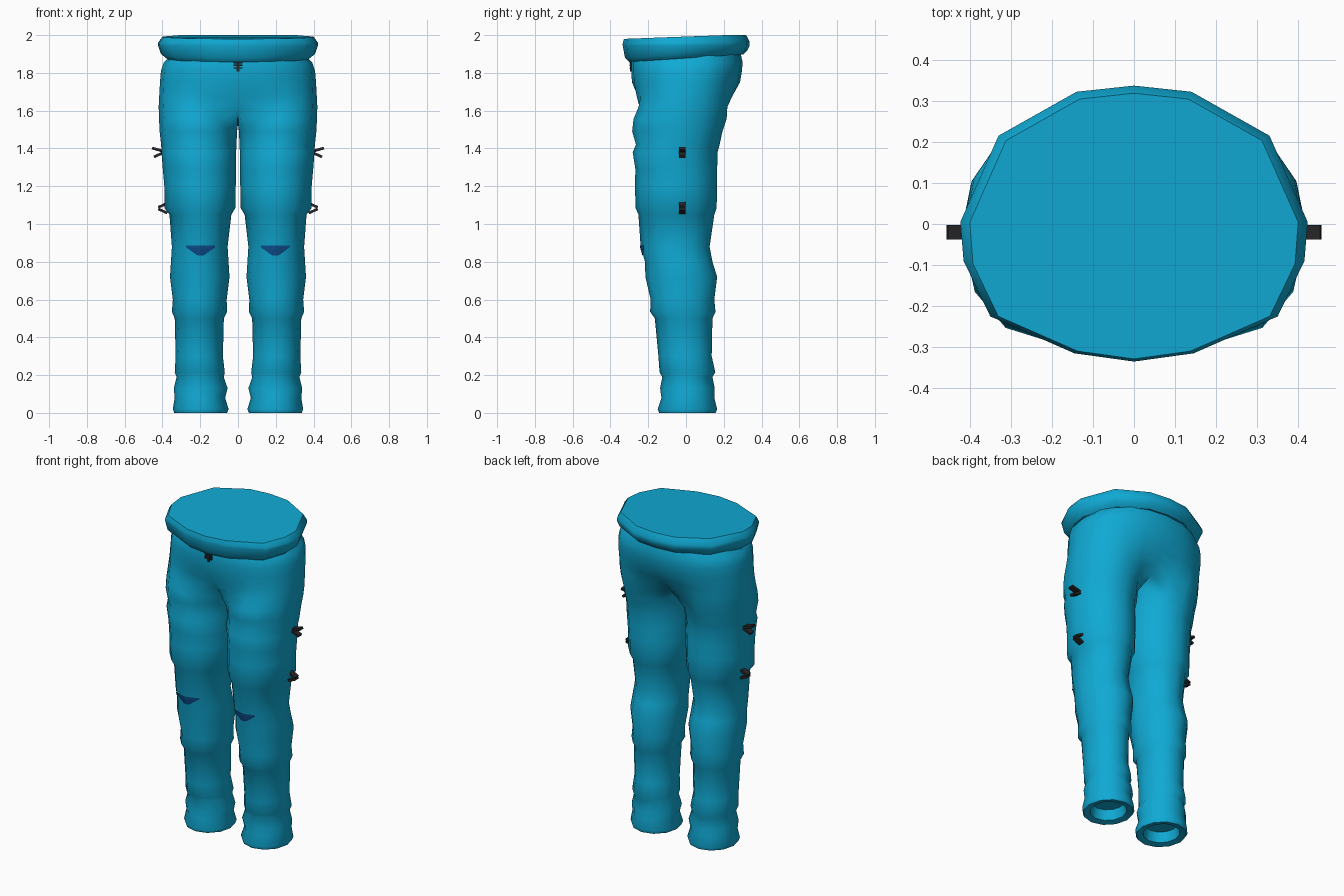
import bpy, bmesh, math
from mathutils import Vector
from mathutils.bvhtree import BVHTree

if "Cube" in bpy.data.objects:
    bpy.data.objects.remove(bpy.data.objects["Cube"])


def material(name, rgb):
    m = bpy.data.materials.new(name)
    m.diffuse_color = (*rgb, 1)
    m.use_nodes = True
    m.node_tree.nodes["Principled BSDF"].inputs["Base Color"].default_value = m.diffuse_color
    return m


CYAN = material("cyan_cloth", (0.005, 0.40, 0.66))
BLUE = material("dark_blue_patch", (0.005, 0.085, 0.30))
DARK = material("dark_thread", (0.02, 0.02, 0.022))


def make_object(name, bm, mat, smooth_angle=None):
    bmesh.ops.recalc_face_normals(bm, faces=bm.faces)
    me = bpy.data.meshes.new(name)
    bm.to_mesh(me)
    ob = bpy.data.objects.new(name, me)
    bpy.context.collection.objects.link(ob)
    me.materials.append(mat)
    if smooth_angle:
        bpy.ops.object.select_all(action='DESELECT')
        ob.select_set(True)
        bpy.context.view_layer.objects.active = ob
        bpy.ops.object.shade_smooth_by_angle(angle=math.radians(smooth_angle))
    return ob


def bridge(bm, a, b, closed=True):
    n = len(a)
    for i in range(n if closed else n - 1):
        j = (i + 1) % n
        bm.faces.new((a[i], a[j], b[j], b[i]))


def leg_ring(z, x0, x1, y0, y1, s=1.0):
    """Twelve points, from the inner front, round the outside, to the inner side."""
    cx, cy, rx, ry = (x0 + x1) / 2, (y0 + y1) / 2, (x1 - x0) / 2, (y1 - y0) / 2
    pts = []
    for k in range(12):
        a = math.radians(-60 + 30 * k)
        pts.append(Vector((cx + s * rx * math.sin(a), cy - s * ry * math.cos(a), z)))
    return pts


def hip_ring(z, x1, y0, y1, t):
    """Eleven points from front centre to back centre; t blends leg into hip."""
    leg = leg_ring(z, 0, x1, y0, y1)[:11]
    leg[0].x = leg[10].x = 0
    cy, ry = (y0 + y1) / 2, (y1 - y0) / 2
    pts = []
    for k in range(11):
        a = math.radians(18 * k)
        s, c = math.sin(a), math.cos(a)
        hip = Vector((x1 * abs(s) ** 0.9, cy - ry * math.copysign(abs(c) ** 0.85, c), z))
        pts.append(leg[k].lerp(hip, t))
    return pts


# Trouser legs: z, inner x, outer x, front y, back y
LEG = [
    (0.02, .05, .345, -.150, .165), (0.08, .068, .335, -.130, .150),
    (0.13, .055, .340, -.137, .152), (0.19, .075, .325, -.125, .140),
    (0.215, .070, .335, -.140, .155), (0.30, .080, .330, -.146, .136),
    (0.50, .075, .335, -.165, .140), (0.535, .058, .350, -.190, .156),
    (0.60, .060, .345, -.187, .150), (0.72, .045, .360, -.215, .165),
    (0.80, .050, .355, -.217, .140), (0.88, .055, .350, -.240, .125),
    (1.05, .035, .363, -.252, .150), (1.085, .014, .390, -.267, .162),
    (1.20, .012, .390, -.270, .165), (1.29, .010, .398, -.268, .165),
    (1.38, .010, .405, -.282, .167), (1.42, .008, .407, -.265, .178),
    (1.49, .005, .415, -.285, .193),
]
# Hips: z, outer x, front y, back y, blend
HIP = [
    (1.555, .418, -.278, .215, 0.0), (1.62, .420, -.270, .238, 0.45),
    (1.68, .417, -.277, .262, 0.85), (1.75, .413, -.286, .286, 1.0),
    (1.81, .408, -.290, .296, 1.0), (1.855, .393, -.290, .300, 1.0),
    (1.90, .350, -.280, .290, 1.0),
]

bm = bmesh.new()
add = lambda pts: [bm.verts.new(p) for p in pts]
# Hollow cuff, then the outside of the leg
rows = [leg_ring(0.07, *LEG[0][1:], 0.62), leg_ring(0.008, *LEG[0][1:], 0.70),
        leg_ring(0.0, *LEG[0][1:], 0.95)] + [leg_ring(*r) for r in LEG]
rings = [add(r) for r in rows]
bm.faces.new(rings[0])
for a, b in zip(rings, rings[1:]):
    bridge(bm, a, b)
# Crotch seam, shared by both halves
seam = hip_ring(*HIP[0])
seam[0].z, seam[10].z = 1.60, 1.57
seam[0].y, seam[10].y = -.20, .15
crotch = add(seam + [Vector((0, -.03, 1.53))])
bridge(bm, rings[-1], crotch)
last = crotch[:11]
for i, h in enumerate(HIP[1:]):
    pts = hip_ring(*h)
    if i == 0:
        pts[0].z, pts[0].y, pts[10].z, pts[10].y = 1.645, -.245, 1.64, .215
    ring = add(pts)
    bridge(bm, last, ring, closed=False)
    last = ring
geom = bm.verts[:] + bm.edges[:] + bm.faces[:]
bmesh.ops.mirror(bm, geom=geom, axis='X', merge_dist=0.0005)
bmesh.ops.remove_doubles(bm, verts=bm.verts, dist=0.0005)
trousers = make_object("trousers", bm, CYAN, 55)
surface = BVHTree.FromBMesh(bm)

# Waistband: half outline from front centre to back centre, rolled top to bottom
OUTLINE = [(0, -.335), (.145, -.315), (.35, -.225), (.415, -.09),
           (.423, .005), (.33, .215), (.14, .322), (0, .337)]
outline = OUTLINE + [(-x, y) for x, y in OUTLINE[-2:0:-1]]
bm = bmesh.new()
last = None
for z, s, tilt in ((1.88, .84, .02), (1.878, .90, .02), (1.90, .965, .02),
                   (1.945, 1.0, 0), (1.96, 1.0, .005), (1.992, .945, .012)):
    ring = [bm.verts.new((x * s, y * s + (-.012 if z > 1.98 and y < 0 else 0),
                          min(2.0, z + tilt * y / .335))) for x, y in outline]
    if last:
        bridge(bm, last, ring)
    else:
        bm.faces.new(ring)
    last = ring
bm.faces.new(last)
make_object("waistband", bm, CYAN, 40)

# Knee patches: thin triangles laid on the front of each leg
for side, label in ((1, "right"), (-1, "left")):
    bm = bmesh.new()
    cols = []
    for i in range(9):
        u = i / 8 * 2 - 1
        x = side * (0.198 + 0.077 * u)
        low = 0.832 + 0.045 * max(0, abs(u) - 0.2) / 0.8
        col = []
        for j in range(4):
            z = low + (0.886 - low) * j / 3
            hit = surface.ray_cast(Vector((x, -1, z)), Vector((0, 1, 0)))[0]
            col.append(bm.verts.new(hit + Vector((0, -0.006, 0))))
        cols.append(col)
    for a, b in zip(cols, cols[1:]):
        bridge(bm, a, b, closed=False)
    bmesh.ops.solidify(bm, geom=bm.faces[:], thickness=0.004)
    make_object("knee_patch_" + label, bm, BLUE)


def bar(bm, p, q, depth, thick):
    """Thin flat thread running from p to q in the x-z plane."""
    p, q = Vector(p), Vector(q)
    d = (q - p).normalized()
    n = Vector((-d.z, 0, d.x)) * thick / 2
    y = Vector((0, depth / 2, 0))
    r = [[bm.verts.new(e + v) for v in (n + y, n - y, -n - y, -n + y)] for e in (p, q)]
    bridge(bm, *r)
    bm.faces.new(r[0])
    bm.faces.new(r[1])


# Loose thread ties at the outer side seams
for side, label in ((1, "right"), (-1, "left")):
    bm = bmesh.new()
    for x0, z0, x1, z1 in ((.395, 1.385, .455, 1.402), (.395, 1.378, .445, 1.355),
                           (.375, 1.110, .422, 1.088), (.375, 1.058, .422, 1.080)):
        bar(bm, (side * x0, -.02, z0), (side * x1, -.02, z1), .035, .014)
    make_object("side_ties_" + label, bm, DARK)

# Small stitched fastening under the waistband
bm = bmesh.new()
bar(bm, (0, -.291, 1.808), (0, -.291, 1.862), .012, .014)
for z in (1.826, 1.840, 1.854):
    bar(bm, (-.025, -.291, z), (.025, -.291, z), .014, .007)
make_object("fly_stitch", bm, DARK)
